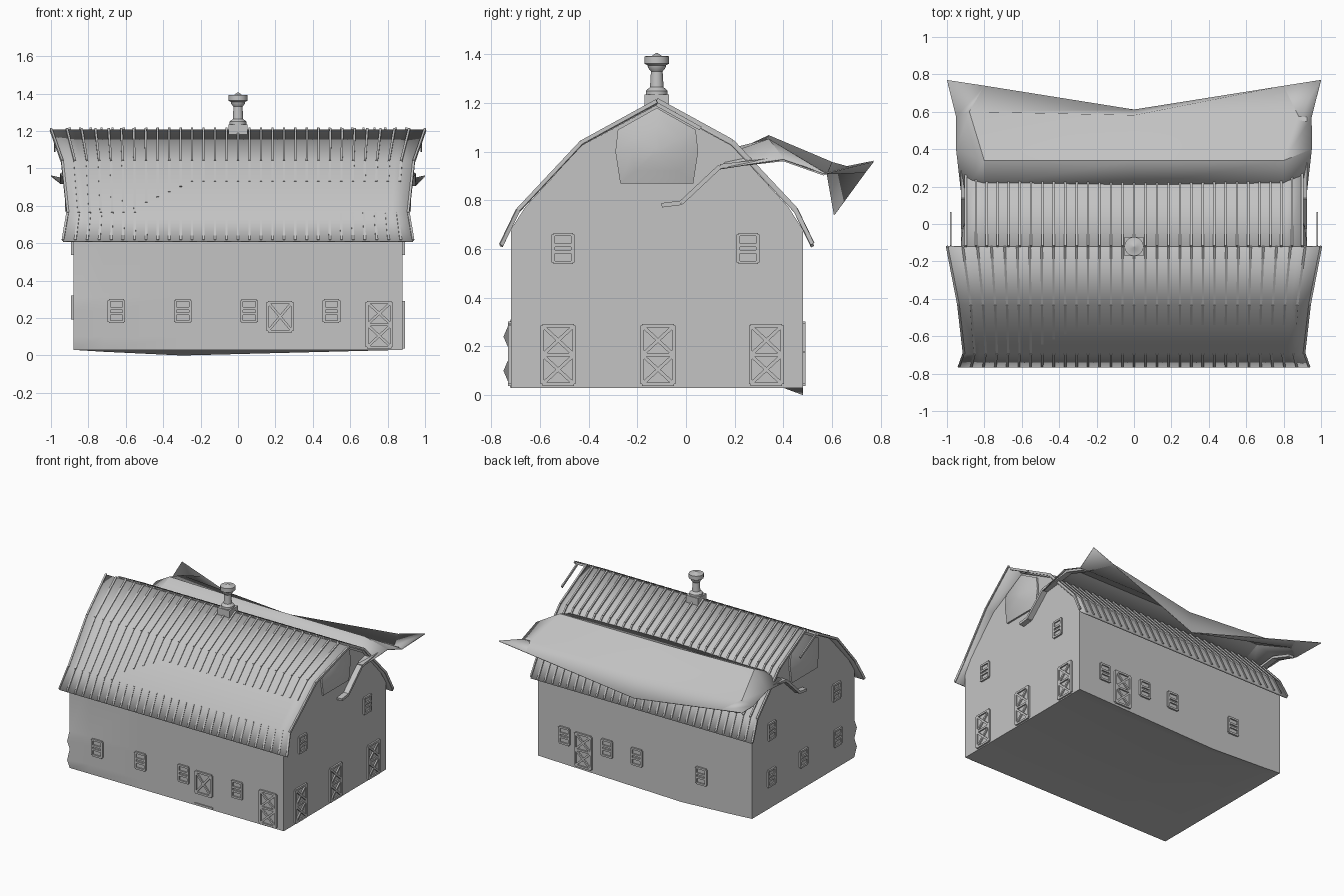
import bpy
import bmesh
import math
from mathutils import Vector, Matrix

if "Cube" in bpy.data.objects:
    bpy.data.objects.remove(bpy.data.objects["Cube"], do_unlink=True)

grey = bpy.data.materials.new("plain grey")
grey.use_nodes = True
grey.diffuse_color = (0.55, 0.55, 0.55, 1)
grey.node_tree.nodes["Principled BSDF"].inputs["Base Color"].default_value = grey.diffuse_color


def finish(name, bm, smooth=None, thickness=0):
    """Turn a bmesh into a finished object."""
    mesh = bpy.data.meshes.new(name)
    bm.to_mesh(mesh)
    bm.free()
    obj = bpy.data.objects.new(name, mesh)
    bpy.context.collection.objects.link(obj)
    mesh.materials.append(grey)
    if thickness:
        mod = obj.modifiers.new("thickness", "SOLIDIFY")
        mod.thickness = thickness
        mod.offset = 0
    if smooth:
        bpy.ops.object.select_all(action="DESELECT")
        obj.select_set(True)
        bpy.context.view_layer.objects.active = obj
        bpy.ops.object.shade_smooth_by_angle(angle=math.radians(smooth))


def loft(rows, closed=False):
    """Skin rows of points; closed rows also get end caps."""
    bm = bmesh.new()
    rings = [[bm.verts.new(p) for p in row] for row in rows]
    count = len(rings[0])
    for a, b in zip(rings, rings[1:]):
        for i in range(count if closed else count - 1):
            j = (i + 1) % count
            bm.faces.new((a[i], a[j], b[j], b[i]))
    if closed:
        bm.faces.new(rings[0])
        bm.faces.new(rings[-1])
    bmesh.ops.recalc_face_normals(bm, faces=bm.faces)
    return bm


def beam(bm, a, b, width, depth):
    """Add a box bar from a to b."""
    a, b = Vector(a), Vector(b)
    d = b - a
    m = (Matrix.Translation((a + b) / 2) @ d.to_track_quat("Z", "Y").to_matrix().to_4x4()
         @ Matrix.Diagonal((width, depth, d.length, 1)))
    bmesh.ops.create_cube(bm, size=1, matrix=m)


# Barn body: gambrel section, buckled front corner, sagging back sill
FRONT, BACK, END, BASE = -0.72, 0.48, 0.88, 0.03
upper = [(FRONT, 0.68), (-0.66, 0.773), (-0.43, 1.024), (-0.12, 1.193),
         (0.19, 1.024), (0.42, 0.773), (BACK, 0.68)]
sections = []
for x, bump, dip in ((-END, 0.03, 0), (-0.72, 0, 0.01), (-0.3, 0, BASE), (END, 0, 0)):
    ring = [(FRONT, BASE)]
    ring += [(FRONT - bump * (i % 2 == 0), 0.1 + 0.07 * i) for i in range(4)]
    ring += upper + [(BACK, BASE - dip), (BACK - 0.08, BASE)]
    sections.append([(x, y, z) for y, z in ring])
finish("barn_body", loft(sections, True), 30)

# Roof slopes: (y, z, half length)
front_slope = [(-0.12, 1.207, 1.0), (-0.43, 1.037, 0.94), (-0.69, 0.76, 0.91), (-0.76, 0.615, 0.935)]
back_slope = [(-0.12, 1.207, 0.9), (0.19, 1.037, 0.9), (0.45, 0.76, 0.9), (0.52, 0.615, 0.91)]


def slope_point(p, t, lift=0.0):
    y, z, half = p
    x = t * (0.92 + (half - 0.92) * abs(t) ** 4)
    return Vector((x, y, z + lift))


RIBS = 30
for name, slope, lift in (("front", front_slope, 0.001), ("back", back_slope, 0.006)):
    steps = [-1 + 0.1 * i for i in range(21)]
    finish(name + "_roof", loft([[slope_point(p, t, -0.005) for t in steps] for p in slope]),
           25, thickness=0.014)
    # Raised seams; the middle run fades into most of the front slope
    bm = bmesh.new()
    for i in range(RIBS + 1):
        t = 2 * i / RIBS - 1
        for k in range(3):
            a, b = slope_point(slope[k], t, lift), slope_point(slope[k + 1], t, lift)
            if name == "front" and k == 1 and -0.6 < t < 0.95:
                b = a.lerp(b, max(0.4, -t * 1.5))
            beam(bm, a, b, 0.012, 0.016)
    finish(name + "_roof_seams", bm)

# Lifted roof sheet: each row runs from the right edge to the left edge
sheet = [
    ((-0.92, 0.14, 0.93), (-0.8, 0.2, 1.0), (0, 0.2, 1.015), (0.8, 0.2, 1.0), (0.92, 0.14, 0.93)),
    ((-0.95, 0.4, 0.97), (-0.8, 0.34, 1.065), (0, 0.34, 1.05), (0.8, 0.34, 1.05), (0.95, 0.4, 0.97)),
    ((-0.95, 0.57, 0.92), (-0.88, 0.6, 0.955), (0, 0.58, 0.91), (0.88, 0.575, 0.91), (0.95, 0.57, 0.91)),
    ((-1, 0.77, 0.96), (-0.8, 0.738, 0.916), (0, 0.61, 0.74), (0.8, 0.738, 0.916), (1, 0.77, 0.96)),
]
finish("lifted_roof_sheet", loft(sheet), 30, thickness=0.006)

# Bent trim, loose ridge trim and bulging loft door on both gables
trim = [(-0.1, 0.78), (-0.02, 0.79), (0.14, 0.94), (0.4, 0.97), (0.57, 0.91)]
hatch = [(-0.27, 0.87), (-0.29, 1.0), (-0.28, 1.09), (-0.12, 1.18), (0.04, 1.09), (0.05, 1.0), (0.03, 0.87)]
for side, label in ((1, "left"), (-1, "right")):
    bm = bmesh.new()
    for a, b in zip(trim, trim[1:]):
        beam(bm, (side * 0.905, *a), (side * 0.905, *b), 0.04, 0.018)
    finish(label + "_bent_trim", bm)
    bm = bmesh.new()
    beam(bm, (side * 0.98, -0.12, 1.195), (side * 0.98, 0.06, 1.095), 0.01, 0.016)
    finish(label + "_loose_trim", bm)
    rows = []
    for scale, x in ((1, END - 0.01), (1, 0.892), (0.6, 0.915), (0.1, 0.925)):
        rows.append([(side * x, -0.12 + (y + 0.12) * scale, 1 + (z - 1) * scale) for y, z in hatch])
    finish(label + "_loft_door", loft(rows, True), 40)


def opening(name, wall, along, low, width, height, panels):
    """Framed door with crossed braces, or a barred window when panels is 0."""
    out, origin = Vector(wall[0]), Vector(wall[1])
    horizontal = Vector((abs(out.y), abs(out.x), 0))

    def at(u, v, n=0.005):
        return origin + horizontal * (along + u) + Vector((0, 0, low + v)) + out * n

    bm = bmesh.new()
    w, h = width / 2, height
    bar = 0.014

    def strip(u0, v0, u1, v1):
        beam(bm, at(u0, v0), at(u1, v1), bar, bar)

    plate = (width, 0.004) if out.y else (0.004, width)
    beam(bm, at(0, 0, 0), at(0, h, 0), *plate)
    for u in (-w, w):
        strip(u, 0, u, h)
    for v in (0, h):
        strip(-w, v, w, v)
    for k in range(panels):
        v0, v1 = h * k / panels, h * (k + 1) / panels
        strip(-w, v0, w, v1)
        strip(-w, v1, w, v0)
        strip(-w, v1, w, v1)
    if panels == 0:
        for v in (0.38, 0.62):
            strip(-w, h * v, w, h * v)
    finish(name, bm)


front_wall = ((0, -1, 0), (0, FRONT, 0))
back_wall = ((0, 1, 0), (0, BACK, 0))
left_wall = ((1, 0, 0), (END, 0, 0))
right_wall = ((-1, 0, 0), (-END, 0, 0))

# Windows: wall, heights and positions
for label, wall, low, places in (
        ("front", front_wall, 0.18, (-0.65, -0.295, 0.06, 0.5)),
        ("back", back_wall, 0.18, (0.66, 0.31, 0.065, -0.465)),
        ("left_upper", left_wall, 0.545, (-0.505, 0.255)),
        ("right_upper", right_wall, 0.545, (-0.505, 0.255)),
        ("right_lower", right_wall, 0.2, (-0.52, -0.12, 0.26))):
    for i, p in enumerate(places):
        opening(f"{label}_window_{i + 1}", wall, p, low, 0.08, 0.115, 0)

# Doors
for label, wall, places in (("front", front_wall, (0.755,)), ("back", back_wall, (0.505,)),
                            ("left", left_wall, (-0.525, -0.115, 0.33))):
    for i, p in enumerate(places):
        opening(f"{label}_door_{i + 1}", wall, p, 0.045, 0.13, 0.24, 2)
opening("front_half_door", front_wall, 0.225, 0.13, 0.13, 0.155, 1)

# Front step
bm = bmesh.new()
beam(bm, (0.15, FRONT, 0.045), (0.3, FRONT, 0.045), 0.015, 0.01)
finish("front_step", bm)

# Roof ventilator: square base and turned stack
bm = bmesh.new()
beam(bm, (0, -0.12, 1.17), (0, -0.12, 1.235), 0.1, 0.1)
finish("ventilator_base", bm)
stack = [(0.045, 1.23), (0.045, 1.25), (0.028, 1.265), (0.024, 1.33), (0.036, 1.345),
         (0.038, 1.355), (0.051, 1.362), (0.051, 1.392), (0.02, 1.394), (0.004, 1.405)]
SIDES = 20
rows = []
for r, z in stack:
    angles = [2 * math.pi * i / SIDES for i in range(SIDES)]
    rows.append([(r * math.cos(a), r * math.sin(a) - 0.12, z) for a in angles])
finish("ventilator_stack", loft(rows, True), 40)
